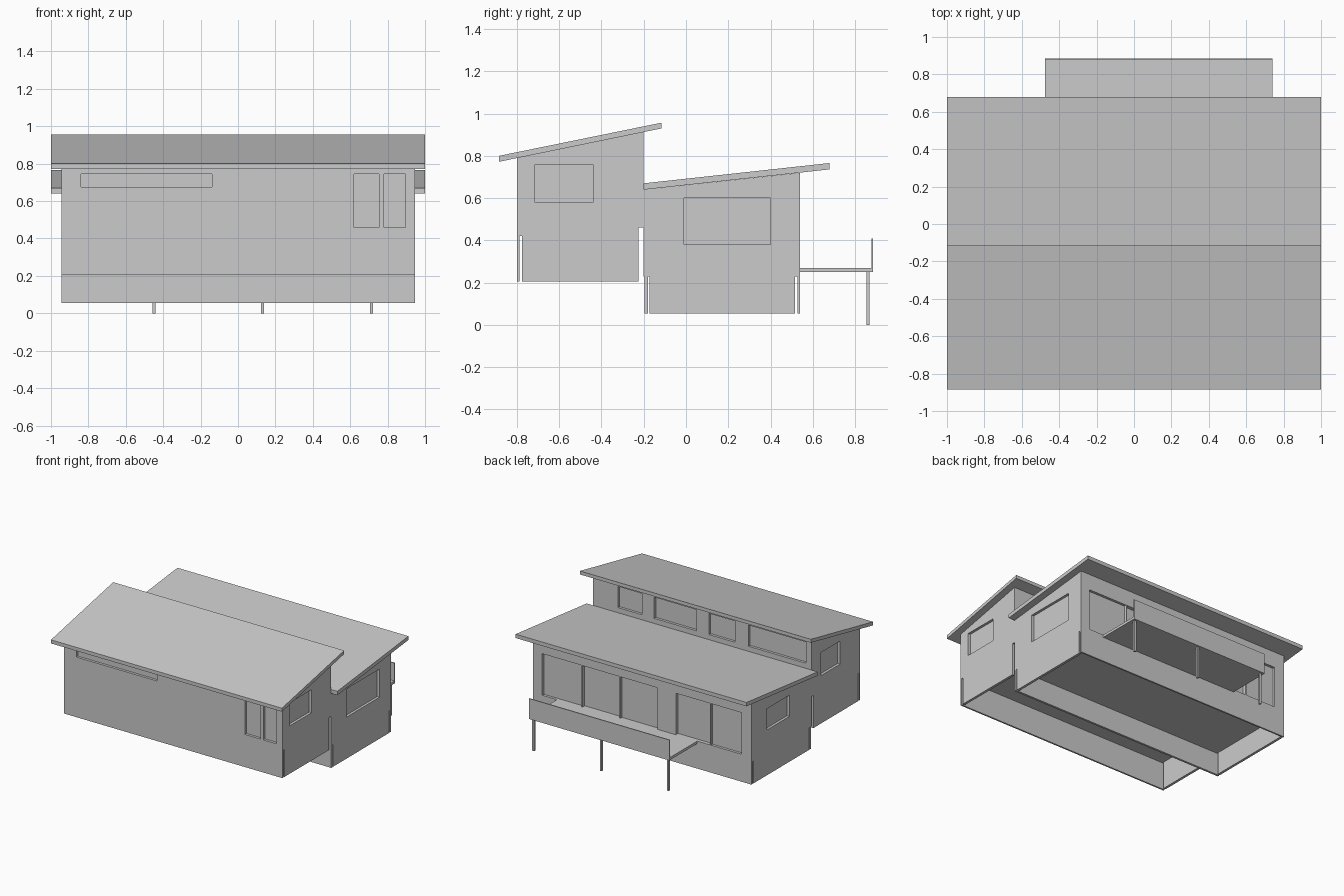
import bpy
import bmesh

if "Cube" in bpy.data.objects:
    bpy.data.objects.remove(bpy.data.objects["Cube"], do_unlink=True)

GREY = (0.6, 0.6, 0.6, 1.0)
plaster = bpy.data.materials.new("plain_grey")
plaster.use_nodes = True
plaster.diffuse_color = GREY
plaster.node_tree.nodes["Principled BSDF"].inputs["Base Color"].default_value = GREY

HALF = 0.945      # half width of the walls
RECESS = 0.02     # depth of the window openings


def finish(name, bm):
    bmesh.ops.recalc_face_normals(bm, faces=bm.faces)
    mesh = bpy.data.meshes.new(name)
    bm.to_mesh(mesh)
    bm.free()
    mesh.materials.append(plaster)
    obj = bpy.data.objects.new(name, mesh)
    bpy.context.collection.objects.link(obj)
    return obj


def prism(name, profile, half):
    """Side profile (y, z) extruded across the width."""
    bm = bmesh.new()
    face = bm.faces.new([bm.verts.new((-half, y, z)) for y, z in profile])
    ext = bmesh.ops.extrude_face_region(bm, geom=[face])
    moved = [v for v in ext["geom"] if isinstance(v, bmesh.types.BMVert)]
    bmesh.ops.translate(bm, verts=moved, vec=(2 * half, 0, 0))
    return finish(name, bm)


def boxes(name, spans):
    """One object from boxes given as ((x0, x1), (y0, y1), (z0, z1))."""
    bm = bmesh.new()
    for span in spans:
        verts = bmesh.ops.create_cube(bm, size=1)["verts"]
        for v in verts:
            v.co = [(a + b) / 2 + c * (b - a) for c, (a, b) in zip(v.co, span)]
    return finish(name, bm)


def cut(body, spans):
    cutter = boxes("opening_cutter", spans)
    cutter.hide_render = True
    mod = body.modifiers.new("openings", "BOOLEAN")
    mod.operation = "DIFFERENCE"
    mod.solver = "EXACT"
    mod.object = cutter
    bpy.context.view_layer.objects.active = body
    bpy.ops.object.modifier_apply(modifier=mod.name)
    bpy.data.objects.remove(cutter, do_unlink=True)


def around(c, depth=RECESS):
    return (c - depth, c + depth)


def skirt(name, front, back, sides, z):
    """Open foundation: thin side plates plus cross walls."""
    spans = [((s - 0.02, s) if s > 0 else (s, s + 0.02), sides, z) for s in (-HALF, HALF)]
    spans += [((-HALF, HALF), wall, z) for wall in (front, back) if wall]
    return boxes(name, spans)


# Upper front wing, notched where it meets the rear wing
front_wing = prism("front_wing_walls", [
    (-0.80, 0.42), (-0.225, 0.42), (-0.225, 0.46), (-0.20, 0.46),
    (-0.20, 0.913), (-0.80, 0.79)], HALF)
front_z, clerestory_z = (0.46, 0.745), (0.71, 0.875)
front_y, mid_y = around(-0.80), around(-0.20)
cut(front_wing, [
    ((-0.84, -0.14), front_y, (0.675, 0.745)),
    ((0.62, 0.755), front_y, front_z),
    ((0.78, 0.895), front_y, front_z),
    (around(HALF), (-0.715, -0.44), (0.58, 0.76)),
    (around(-HALF), (-0.555, -0.32), (0.58, 0.76)),
] + [(x, mid_y, clerestory_z) for x in
     ((0.52, 0.73), (0.05, 0.415), (-0.285, -0.06), (-0.90, -0.40))])

# Lower rear wing
rear_wing = prism("rear_wing_walls", [
    (-0.20, 0.23), (0.54, 0.23), (0.54, 0.72), (-0.20, 0.64)], HALF)
door_z = (0.27, 0.595)
door_panes = [(0.525, 0.867), (0.197, 0.519), (-0.133, 0.191),
              (-0.587, -0.29), (-0.858, -0.593)]
cut(rear_wing, [
    (around(HALF), (-0.01, 0.40), (0.38, 0.60)),
    (around(-HALF), (0.07, 0.35), (0.41, 0.575)),
] + [(x, around(0.54, RECESS + 0.008 * (i % 2)), door_z)
     for i, x in enumerate(door_panes)])

# Foundations, open underneath
skirt("front_foundation", (-0.80, -0.787), None, (-0.775, -0.225), (0.205, 0.42))
skirt("rear_foundation", (-0.197, -0.18), (0.527, 0.54), (-0.172, 0.516), (0.055, 0.23))

# Sloping roof slabs
prism("front_roof", [(-0.885, 0.772), (-0.115, 0.93), (-0.115, 0.957), (-0.885, 0.80)], 1)
prism("rear_roof", [(-0.20, 0.64), (0.68, 0.736), (0.68, 0.766), (-0.20, 0.67)], 1)

# Rear deck with a solid rail panel on posts
deck_x = (-0.475, 0.74)
boxes("deck", [(deck_x, (0.54, 0.885), (0.25, 0.27))])
boxes("deck_rail", [(deck_x, (0.877, 0.885), (0.25, 0.41))])
boxes("deck_posts", [((x - 0.008, x + 0.008), (0.853, 0.869), (0, 0.25))
                     for x in (-0.45, 0.13, 0.715)])
